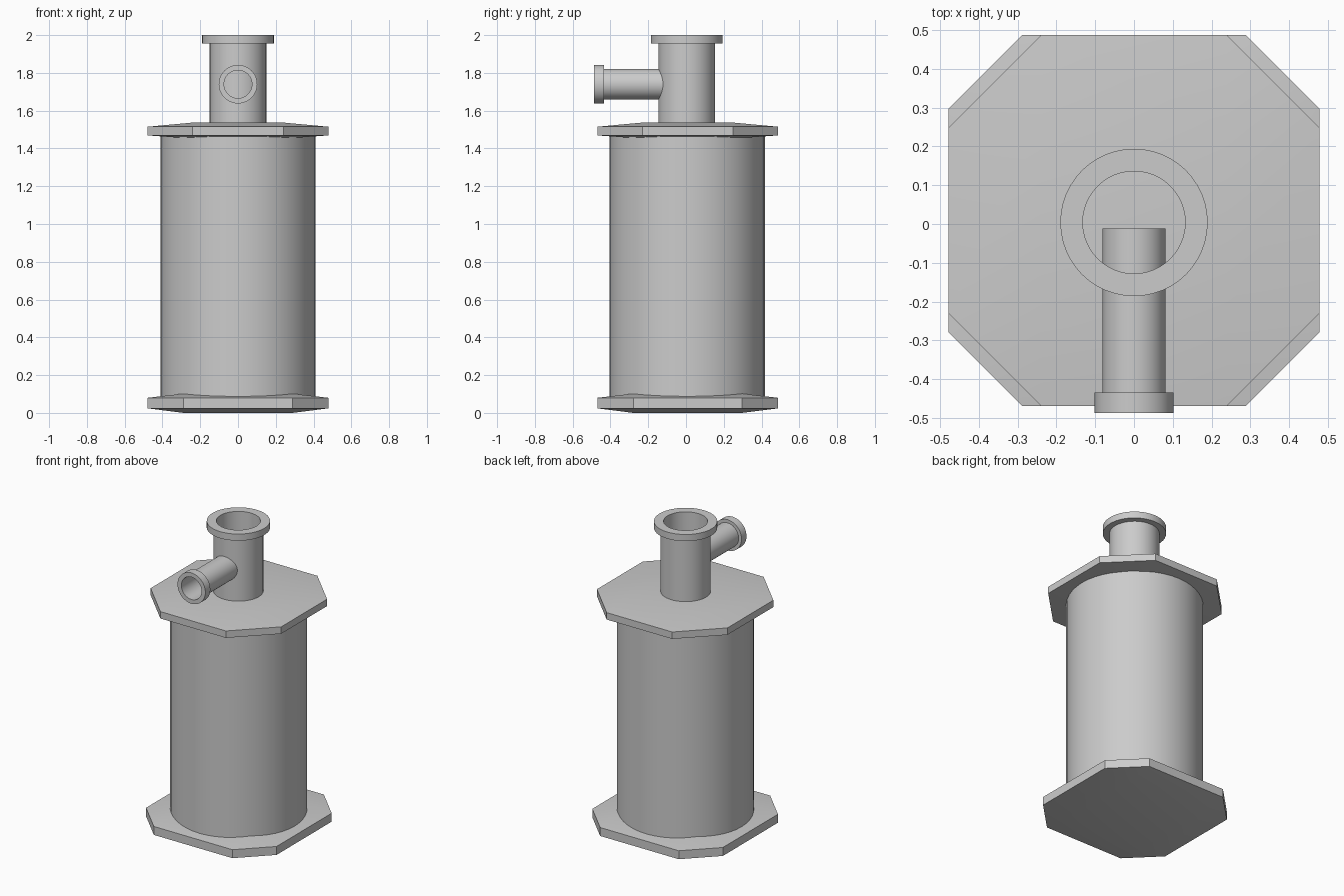
import bpy, bmesh, math
from mathutils import Matrix

if "Cube" in bpy.data.objects:
    bpy.data.objects.remove(bpy.data.objects["Cube"])


def finish(bm, name):
    bmesh.ops.recalc_face_normals(bm, faces=bm.faces)
    mesh = bpy.data.meshes.new(name)
    bm.to_mesh(mesh)
    bm.free()
    obj = bpy.data.objects.new(name, mesh)
    bpy.context.collection.objects.link(obj)
    bpy.ops.object.select_all(action='DESELECT')
    obj.select_set(True)
    bpy.context.view_layer.objects.active = obj
    bpy.ops.object.shade_smooth_by_angle(angle=math.radians(30))
    return obj


def lathe(name, profile, matrix, segments=48):
    """Revolve a closed (radius, height) profile about local z."""
    bm = bmesh.new()
    rings = []
    for i in range(segments):
        a = 2 * math.pi * i / segments
        rings.append([bm.verts.new((r * math.cos(a), r * math.sin(a), z))
                      for r, z in profile])
    n = len(profile)
    for i in range(segments):
        p, q = rings[i], rings[(i + 1) % segments]
        for j in range(n):
            k = (j + 1) % n
            bm.faces.new((p[j], q[j], q[k], p[k]))
    bm.transform(matrix)
    return finish(bm, name)


def plate(name, half, cut, levels, y):
    """Octagonal plate; levels = low centre, low rim, high rim, high centre."""
    bm = bmesh.new()
    low, rim_low, rim_high, high = levels
    corners = [(half, -cut), (half, cut), (cut, half), (-cut, half),
               (-half, cut), (-half, -cut), (-cut, -half), (cut, -half)]
    square = [(cut, -cut), (cut, cut), (-cut, cut), (-cut, -cut)]
    rims = []
    for zr, zc in ((rim_low, low), (rim_high, high)):
        rim = [bm.verts.new((u, v + y, zr)) for u, v in corners]
        mid = [bm.verts.new((u, v + y, zc)) for u, v in square]
        bm.faces.new(mid)
        for i in range(4):
            a, b, c = rim[2 * i], rim[2 * i + 1], rim[(2 * i + 2) % 8]
            bm.faces.new((mid[i], a, b, mid[(i + 1) % 4]))
            bm.faces.new((mid[(i + 1) % 4], b, c))
        rims.append(rim)
    for i in range(8):
        j = (i + 1) % 8
        bm.faces.new((rims[0][i], rims[0][j], rims[1][j], rims[1][i]))
    return finish(bm, name)


# Octagonal end plates
plate("base_plate", 0.478, 0.288, (0.0, 0.024, 0.08, 0.102), 0.009)
plate("top_plate", 0.478, 0.24, (1.452, 1.469, 1.515, 1.537), 0.009)

# Main cylinder
bm = bmesh.new()
bmesh.ops.create_cone(bm, cap_ends=True, segments=48, radius1=0.411,
                      radius2=0.411, depth=1.43,
                      matrix=Matrix.Translation((0, 0.006, 0.785)))
finish(bm, "body")

# Open neck with collar
lathe("neck", [(0.15, 1.5), (0.15, 1.956), (0.19, 1.956), (0.19, 2.0),
               (0.132, 2.0), (0.132, 1.5)], Matrix.Translation((0, 0.004, 0)))

# Side pipe with collar, running forward out of the neck
lathe("side_pipe", [(0.081, 0), (0.081, 0.423), (0.102, 0.423), (0.102, 0.475),
                    (0.074, 0.475), (0.074, 0)],
      Matrix.Translation((0, -0.012, 1.74)) @ Matrix.Rotation(math.pi / 2, 4, 'X'))
